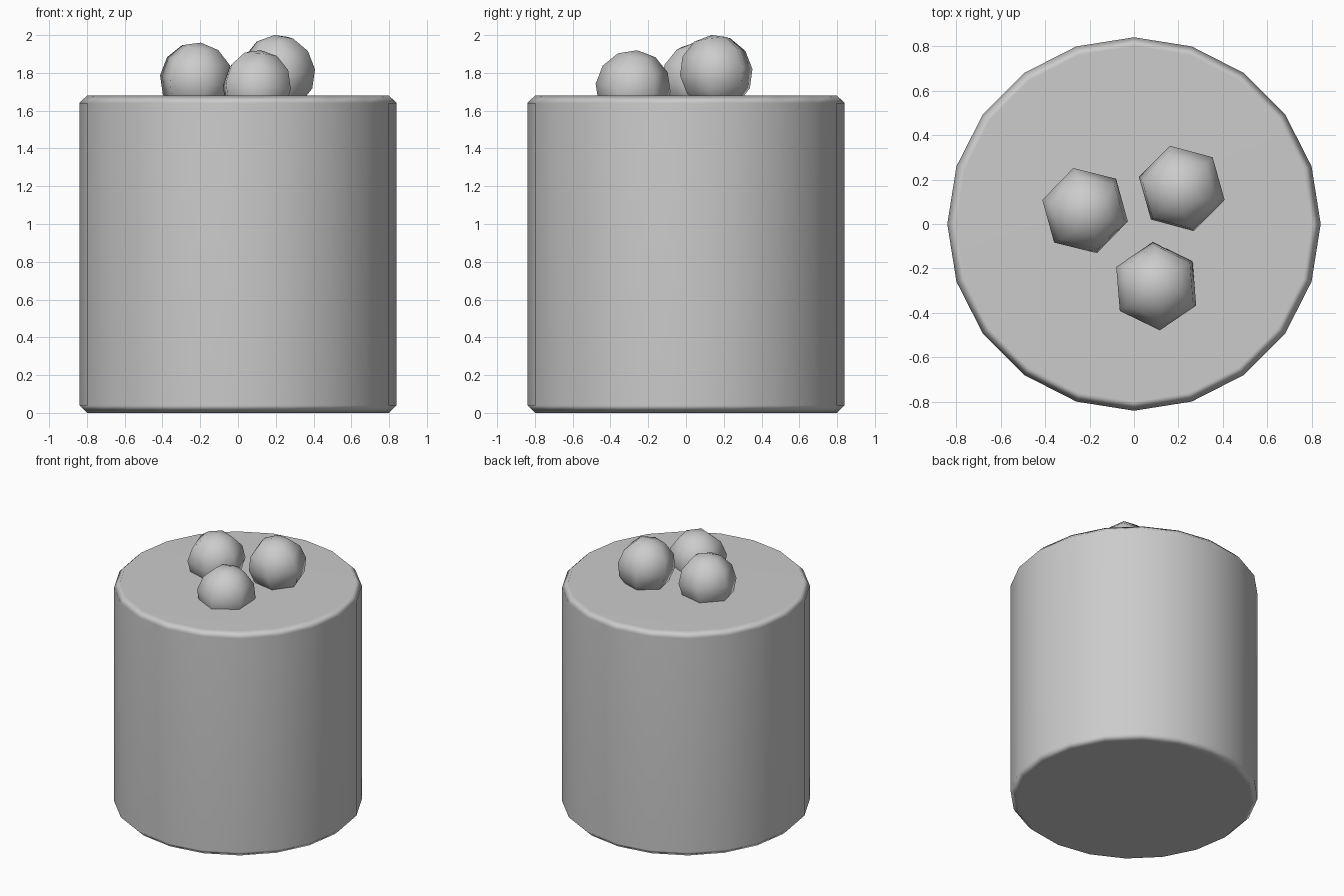
import bpy
from math import radians

if "Cube" in bpy.data.objects:
    bpy.data.objects.remove(bpy.data.objects["Cube"])

# drum body: 20 sides with a small chamfer on both rims
bpy.ops.mesh.primitive_cylinder_add(vertices=20, radius=0.84, depth=1.68, location=(0, 0, 0.84))
body = bpy.context.object
body.name = "drum_body"
bevel = body.modifiers.new("rim_chamfer", 'BEVEL')
bevel.width = 0.04
bevel.segments = 1
bevel.limit_method = 'ANGLE'
bevel.angle_limit = radians(40)
bpy.ops.object.shade_smooth()
body.modifiers.new("weighted", 'WEIGHTED_NORMAL')


def ball(name, location, tilt_x, tilt_y, spin):
    """Low-poly ball, six segments around, partly sunk into the top."""
    bpy.ops.mesh.primitive_uv_sphere_add(
        segments=6, ring_count=6, radius=0.2, location=location,
        rotation=(radians(tilt_x), radians(tilt_y), radians(spin)))
    bpy.context.object.name = name
    bpy.ops.object.shade_smooth()


# three balls resting on the top
ball("left_ball", (-0.22, 0.06, 1.762), 6, 5, 16)
ball("back_ball", (0.215, 0.16, 1.803), 5, -8, 15)
ball("front_ball", (0.10, -0.28, 1.722), -6, 6, 4)
